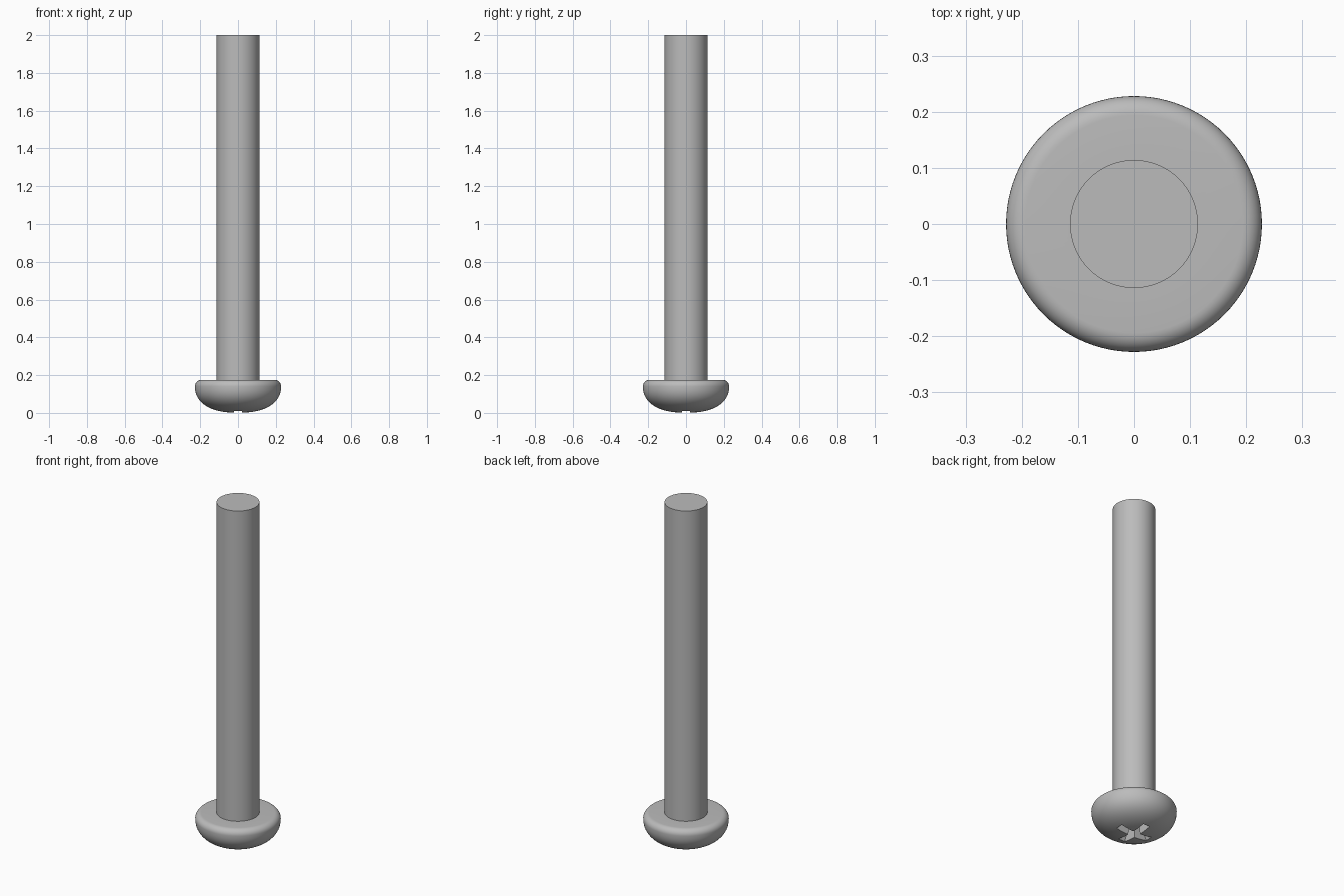
import bpy, bmesh, math

old = bpy.data.objects.get("Cube")
if old:
    bpy.data.objects.remove(old, do_unlink=True)

steel = bpy.data.materials.new("grey_steel")
steel.use_nodes = True
GREY = (0.5, 0.5, 0.5, 1)
steel.diffuse_color = GREY
steel.node_tree.nodes["Principled BSDF"].inputs["Base Color"].default_value = GREY

SHAFT_R, HEAD_R, HEAD_H, LIP = 0.114, 0.228, 0.175, 0.034
SEGMENTS = 96


def make_object(name, bm):
    bmesh.ops.recalc_face_normals(bm, faces=bm.faces)
    mesh = bpy.data.meshes.new(name)
    bm.to_mesh(mesh)
    bm.free()
    obj = bpy.data.objects.new(name, mesh)
    bpy.context.collection.objects.link(obj)
    mesh.materials.append(steel)
    return obj


def lathe(name, profile):
    bm = bmesh.new()
    verts = [bm.verts.new((r, 0, z)) for r, z in profile]
    edges = [bm.edges.new(pair) for pair in zip(verts, verts[1:])]
    bmesh.ops.spin(bm, geom=verts + edges, axis=(0, 0, 1), cent=(0, 0, 0),
                   angle=math.tau, steps=SEGMENTS)
    bmesh.ops.remove_doubles(bm, verts=bm.verts, dist=1e-5)
    return make_object(name, bm)


# Domed underside, rounded lip, flat seat and straight shaft as one profile
profile = []
dome_h = HEAD_H - LIP
for i in range(17):
    a = i / 16 * math.pi / 2
    profile.append((HEAD_R * math.sin(a) ** 0.87, dome_h * (1 - math.cos(a) ** 0.87)))
for i in range(1, 9):
    a = i / 8 * math.pi / 2
    profile.append((HEAD_R - LIP * (1 - math.cos(a)), dome_h + LIP * math.sin(a)))
profile += [(SHAFT_R, HEAD_H), (SHAFT_R, 2), (0, 2)]
screw = lathe("screw_body", profile)

# Tapered cross-shaped cutter for the driver recess
def cross_ring(bm, length, width, z):
    ring = []
    for k in range(4):
        c, s = round(math.cos(k * math.pi / 2)), round(math.sin(k * math.pi / 2))
        for x, y in ((length, -width), (length, width), (width, width)):
            ring.append(bm.verts.new((x * c - y * s, x * s + y * c, z)))
    return ring


bm = bmesh.new()
low = cross_ring(bm, 0.118, 0.024, -0.02)
high = cross_ring(bm, 0.06, 0.016, 0.1)
bm.faces.new(low)
bm.faces.new(high)
for i in range(len(low)):
    j = (i + 1) % len(low)
    bm.faces.new((low[i], low[j], high[j], high[i]))
cutter = make_object("recess_cutter", bm)
cutter.hide_render = True
cutter.hide_viewport = True

cut = screw.modifiers.new("driver_recess", "BOOLEAN")
cut.operation = "DIFFERENCE"
cut.solver = "EXACT"
cut.object = cutter

# Apply the recess, then drop the cutter
bpy.context.view_layer.update()
graph = bpy.context.evaluated_depsgraph_get()
result = bpy.data.meshes.new_from_object(screw.evaluated_get(graph))
screw.modifiers.clear()
screw.data = result
bpy.data.objects.remove(cutter, do_unlink=True)

# Smooth round surfaces with sharp rims
bpy.ops.object.select_all(action="DESELECT")
screw.select_set(True)
bpy.context.view_layer.objects.active = screw
bpy.ops.object.shade_smooth_by_angle(angle=math.radians(30))
